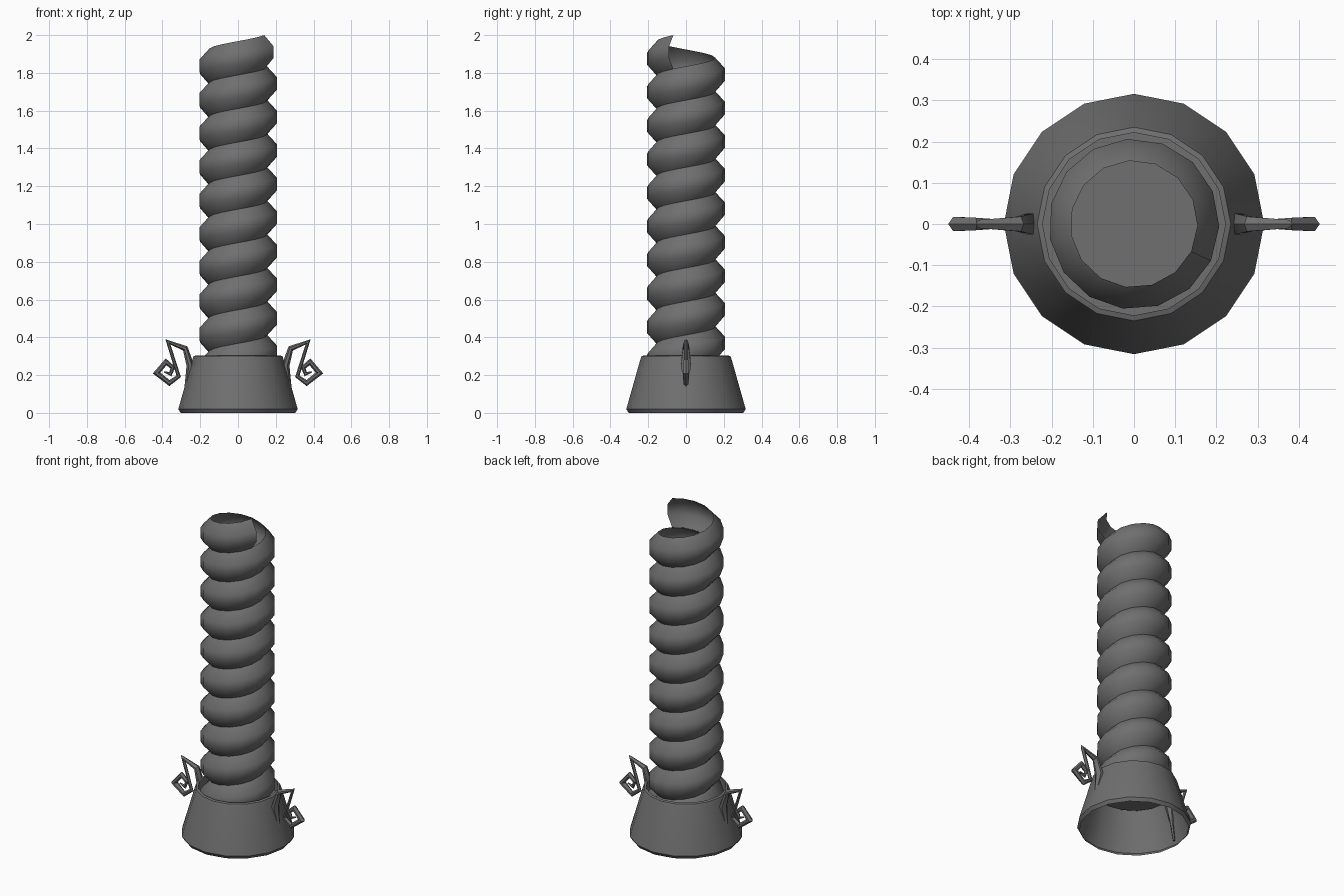
import bpy, bmesh, math
from mathutils import Vector

if "Cube" in bpy.data.objects:
    bpy.data.objects.remove(bpy.data.objects["Cube"])

grey = bpy.data.materials.new("dark_grey")
grey.diffuse_color = (0.16, 0.16, 0.16, 1)
grey.use_nodes = True
grey.node_tree.nodes["Principled BSDF"].inputs["Base Color"].default_value = grey.diffuse_color


def make_object(name, verts, faces, angle):
    mesh = bpy.data.meshes.new(name)
    mesh.from_pydata(verts, [], faces)
    mesh.update()
    mesh.materials.append(grey)
    obj = bpy.data.objects.new(name, mesh)
    bpy.context.collection.objects.link(obj)
    bpy.ops.object.select_all(action='DESELECT')
    obj.select_set(True)
    bpy.context.view_layer.objects.active = obj
    bpy.ops.object.shade_smooth_by_angle(angle=math.radians(angle))
    return obj


def screw(name, profile, sides, turns, start, pitch, closed, angle):
    """Sweep an (r, z) profile around z, rising by pitch every turn."""
    n, verts, faces = len(profile), [], []
    steps = sides * turns
    rings = steps if closed else steps + 1
    for i in range(rings):
        a = math.radians(start) + i * 2 * math.pi / sides
        verts += [(r * math.cos(a), r * math.sin(a), z + i * pitch / sides)
                  for r, z in profile]
    for i in range(steps):
        j = (i + 1) % rings
        for k in range(n - 1):
            faces.append((i * n + k, j * n + k, j * n + k + 1, i * n + k + 1))
    if closed:  # flat floor across the innermost ring
        faces.append([i * n + n - 1 for i in range(rings)])
    return make_object(name, verts, faces, angle)


# Flared base, open underneath, with a bevelled rim and recessed floor
FLOOR = 0.24
screw("base", [(0.303, 0.0), (0.316, 0.02), (0.241, 0.285), (0.235, 0.300),
               (0.222, 0.304), (0.222, FLOOR)], 16, 1, 0, 0, True, 35)

# Twisted column: a wound bulging band, open at the top, cut level at the floor
pitch, turns = 0.1776, 10
z0 = 2.0 - pitch * (turns + 1)
column = screw("twisted_column", [(0.154, z0 - 0.004), (0.207, z0 + 0.055),
                                  (0.207, z0 + 0.120), (0.154, z0 + pitch)],
               15, turns, -25.5, pitch, False, 55)
bm = bmesh.new()
bm.from_mesh(column.data)
bmesh.ops.bisect_plane(bm, geom=bm.verts[:] + bm.edges[:] + bm.faces[:],
                       plane_co=(0, 0, FLOOR), plane_no=(0, 0, 1), clear_inner=True)
bm.to_mesh(column.data)
bm.free()

# Curled side handle: x, z, half width, half depth
path = [(0.290, 0.030, 0.006, 0.006), (0.274, 0.130, 0.010, 0.009),
        (0.252, 0.250, 0.020, 0.026), (0.279, 0.341, 0.014, 0.018),
        (0.371, 0.376, 0.009, 0.010), (0.314, 0.194, 0.010, 0.010),
        (0.363, 0.158, 0.013, 0.013), (0.431, 0.211, 0.014, 0.017),
        (0.381, 0.270, 0.013, 0.015), (0.345, 0.240, 0.011, 0.012),
        (0.358, 0.205, 0.009, 0.010), (0.392, 0.217, 0.003, 0.005)]
section = [(1, 0), (0.4, 1), (-0.4, 1), (-1, 0), (-0.4, -1), (0.4, -1)]
pts = [Vector(p[:2]) for p in path]
verts, faces, m = [], [], len(section)
for i, (x, z, w, d) in enumerate(path):
    d1 = (pts[i] - pts[i - 1]).normalized() if i else (pts[1] - pts[0]).normalized()
    d2 = (pts[i + 1] - pts[i]).normalized() if i < len(pts) - 1 else d1
    t = (d1 + d2).normalized()
    normal = Vector((-t.y, t.x)) * min(1 / max(t.dot(d1), 0.1), 2.2)  # mitred corner
    for u, v in section:
        verts.append((x + normal.x * u * w, v * d, z + normal.y * u * w))
for i in range(len(path) - 1):
    for k in range(m):
        l = (k + 1) % m
        faces.append((i * m + k, i * m + l, i * m + m + l, i * m + m + k))
faces.append(list(range(m))[::-1])
faces.append(list(range(len(verts) - m, len(verts))))
handles = make_object("curled_handles", verts, faces, 35)
handles.modifiers.new("both_sides", 'MIRROR').use_axis[0] = True
